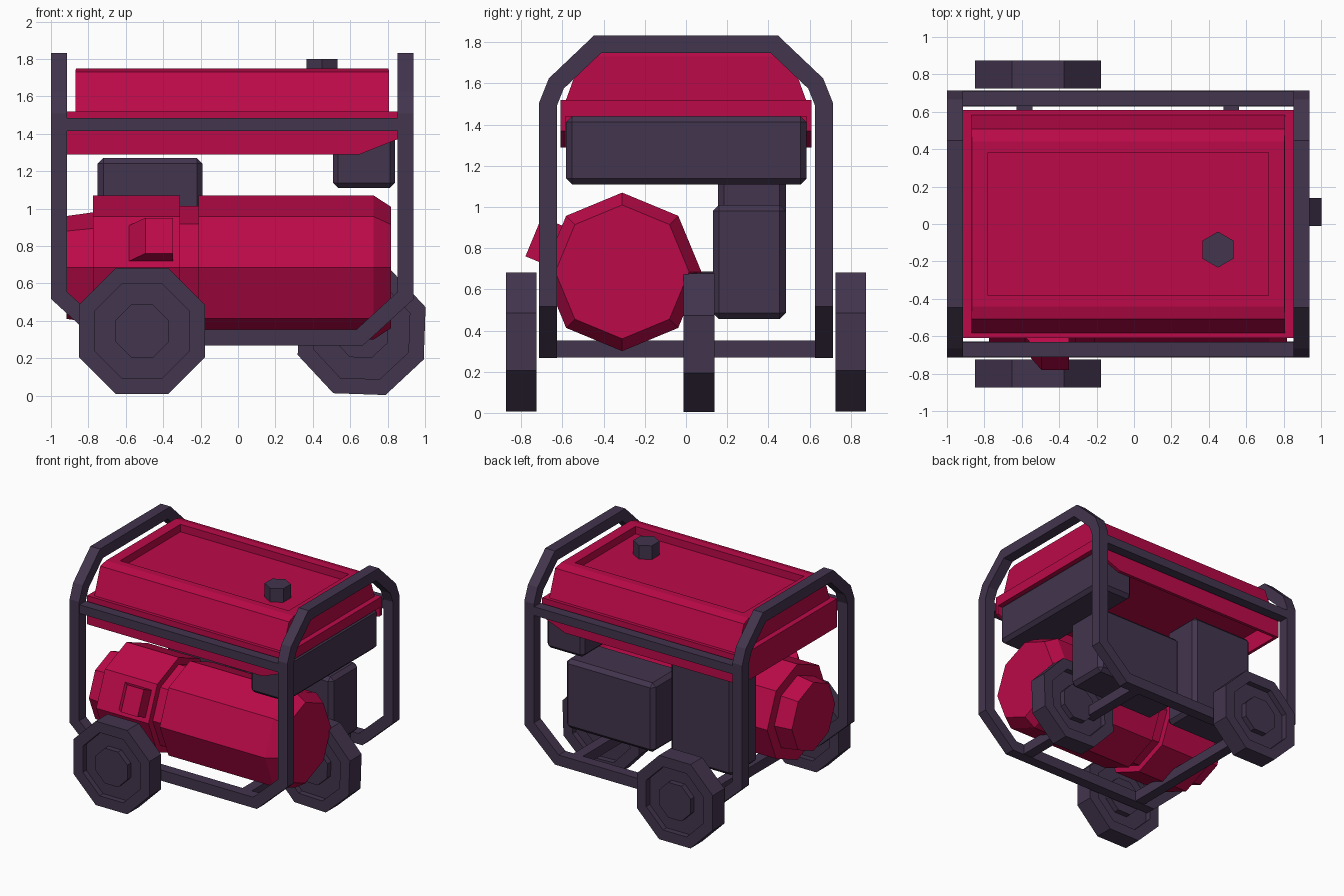
import bpy, bmesh, math
from mathutils import Vector

if "Cube" in bpy.data.objects:
    bpy.data.objects.remove(bpy.data.objects["Cube"])


def material(name, rgb):
    m = bpy.data.materials.new(name)
    m.diffuse_color = (*rgb, 1)
    m.use_nodes = True
    m.node_tree.nodes["Principled BSDF"].inputs["Base Color"].default_value = m.diffuse_color
    return m


RED = material("red_paint", (0.50, 0.003, 0.065))
DARK = material("dark_metal", (0.055, 0.035, 0.075))


def loft(name, rings, mat, closed=False, bevel=0):
    """Skin a series of equal-sized rings; cap both ends unless closed."""
    bm = bmesh.new()
    vs = [[bm.verts.new(p) for p in r] for r in rings]
    n = len(vs[0])
    for i in range(len(vs) if closed else len(vs) - 1):
        a, b = vs[i], vs[(i + 1) % len(vs)]
        for j in range(n):
            k = (j + 1) % n
            bm.faces.new((a[j], a[k], b[k], b[j]))
    if not closed:
        bm.faces.new(vs[0])
        bm.faces.new(vs[-1])
    bmesh.ops.recalc_face_normals(bm, faces=bm.faces)
    if bevel:
        bmesh.ops.bevel(bm, geom=bm.edges[:], offset=bevel, segments=1, affect='EDGES')
    me = bpy.data.meshes.new(name)
    bm.to_mesh(me)
    bm.free()
    me.materials.append(mat)
    ob = bpy.data.objects.new(name, me)
    bpy.context.collection.objects.link(ob)
    return ob


def rect(x0, x1, y0, y1, z):
    return [(x0, y0, z), (x1, y0, z), (x1, y1, z), (x0, y1, z)]


def box(name, x, y, z, mat, bevel=0):
    return loft(name, [rect(*x, *y, h) for h in z], mat, bevel=bevel)


def lathe(name, axis, centre, profile, n, phase, mat):
    """profile: (offset along axis, radius) pairs; phase in degrees."""
    u, v = [(1, 2), (0, 2), (0, 1)][axis]
    rings = []
    for t, r in profile:
        ring = []
        for i in range(n):
            a = math.radians(phase) + math.tau * i / n
            p = Vector(centre)
            p[axis] += t
            p[u] += r * math.cos(a)
            p[v] += r * math.sin(a)
            ring.append(p)
        rings.append(ring)
    return loft(name, rings, mat)


def mitred_tube(name, path, half, mat):
    """Closed square tube; the first segment must be vertical."""
    pts = [Vector(p) for p in path]
    n = len(pts)
    ring = [pts[0] + Vector((a * half, b * half, 0))
            for a, b in ((-1, -1), (1, -1), (1, 1), (-1, 1))]
    rings = []
    for i in range(n):
        d = (pts[(i + 1) % n] - pts[i]).normalized()
        q = pts[(i + 1) % n]
        e = (pts[(i + 2) % n] - q).normalized()
        m = (d + e).normalized()
        ring = [p + d * ((q - p).dot(m) / d.dot(m)) for p in ring]
        rings.append(ring)
    return loft(name, rings, mat, closed=True)


# Tubular frame: one continuous loop through both hoops and bottom rails
CX, HX, Y = -0.03, 0.926, 0.67
down = [(HX, 1.50, Y), (HX, 0.535, Y), (0.68, 0.31, Y)]
hoop = [(HX, 1.79, 0.43), (HX, 1.60, 0.63)]


def place(pts, sx, sy):
    return [(CX + sx * x, sy * y, z) for x, z, y in pts]


frame = (place(down, 1, 1) + place(down[::-1], -1, 1) + place(hoop[::-1], -1, 1)
         + place(hoop, -1, -1) + place(down, -1, -1) + place(down[::-1], 1, -1)
         + place(hoop[::-1], 1, -1) + place(hoop, 1, 1))
mitred_tube("frame_tube", frame, 0.043, DARK)

# Side rails and bottom cross bars
for s, side in ((-1, "front"), (1, "back")):
    box(side + "_side_rail", (-0.94, 0.88), (s * Y - 0.04, s * Y + 0.04), (1.415, 1.485), DARK)
for x, side in ((-0.585, "left"), (0.52, "right")):
    box(side + "_cross_bar", (x - 0.042, x + 0.042), (-0.65, 0.65), (0.27, 0.352), DARK)

# Octagonal wheels: flat tyre ring, sunken rim, raised hub
half_wheel = [(0.075, 0.153), (0.03, 0.153), (0.03, 0.275), (0.075, 0.275), (0.075, 0.365)]
wheel = [(-t, r) for t, r in half_wheel] + [(t, r) for t, r in half_wheel[::-1]]
for name, x, y, ph in (("front_wheel", -0.513, -0.8, 22.5), ("back_wheel", -0.513, 0.8, 22.5),
                       ("centre_wheel", 0.661, 0.063, 20.5)):
    lathe(name, 1, (x, y, 0.345), wheel, 8, ph, DARK)

# Fuel tank: sloping sides, softened rim and recessed top panel
tank = [(1.52, 0, 0.583), (1.73, 0, 0.507), (1.75, 0.004, 0.44),
        (1.75, 0.09, 0.383), (1.69, 0.09, 0.383)]
loft("tank_top", [rect(-0.87 + i, 0.808 - i, -y, y, z) for z, i, y in tank], RED)
box("tank_flange", (-0.915, 0.852), (-0.61, 0.61), (1.44, 1.52), RED)

# Tank skirts
skirt = [(-0.915, 1.44), (0.852, 1.44), (0.852, 1.37), (0.65, 1.29), (-0.915, 1.29)]
for s, side in ((-1, "front"), (1, "back")):
    loft(side + "_tank_skirt", [[(x, s * y, z) for x, z in skirt] for y in (0.585, 0.61)], RED)
box("left_tank_skirt", (-0.915, -0.89), (-0.585, 0.585), (1.29, 1.44), RED)

# Filler cap
lathe("fuel_cap", 2, (0.449, -0.137, 0), [(1.68, 0.096), (1.80, 0.096)], 6, 30, DARK)

# Control panel under the right end of the tank
box("control_panel", (0.507, 0.84), (-0.582, 0.585), (1.11, 1.44), DARK, 0.028)

# Generator barrel with groove, stepped collar and tapered end
barrel = [(-0.917, 0.275), (-0.775, 0.295), (-0.775, 0.385), (-0.31, 0.385), (-0.31, 0.33),
          (-0.21, 0.33), (-0.21, 0.385), (0.725, 0.385), (0.817, 0.325)]
lathe("generator_barrel", 0, (0, -0.31, 0.685), barrel, 8, 0, RED)

# Starter housing: wedge on the upper front facet of the barrel
ca, sa = math.cos(math.pi / 8), math.sin(math.pi / 8)
wedge = [(-0.595, 0.34), (-0.495, 0.463), (-0.347, 0.463), (-0.347, 0.34)]
loft("starter_housing", [[(x, -0.31 - d * ca + t * sa, 0.685 + d * sa + t * ca) for x, d in wedge]
                         for t in (-0.11, 0.096)], RED)

# Engine boxes at the back, with a gap between them
box("silencer_box", (-0.05, 0.74), (0.13, 0.485), (0.455, 1.01), DARK, 0.03)
box("air_filter_box", (-0.75, -0.19), (0.155, 0.485), (0.455, 1.27), DARK, 0.03)
